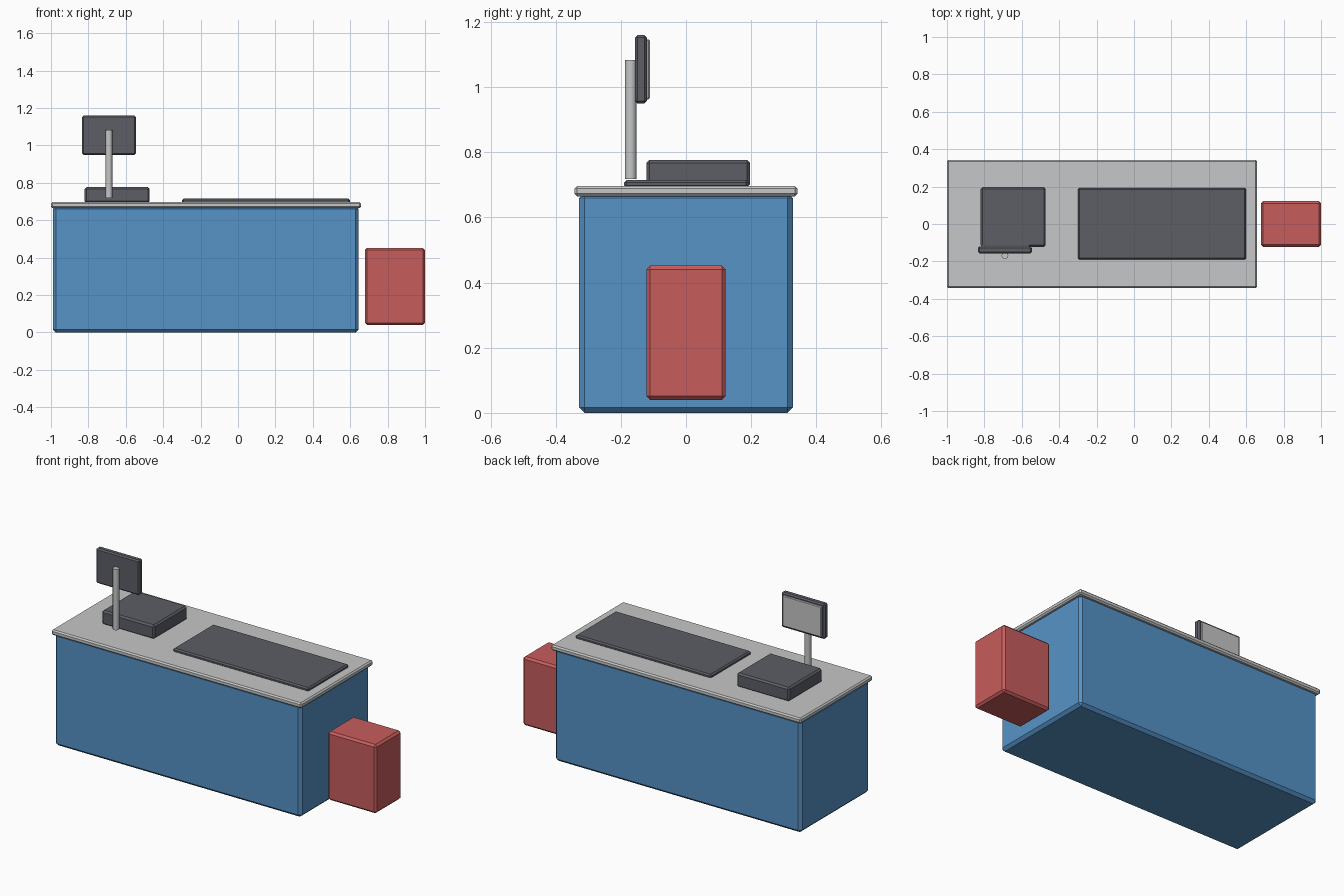
import bpy

cube = bpy.data.objects.get("Cube")
if cube:
    bpy.data.objects.remove(cube, do_unlink=True)


def make_material(name, rgb):
    mat = bpy.data.materials.new(name)
    mat.use_nodes = True
    color = (*rgb, 1.0)
    mat.diffuse_color = color
    mat.node_tree.nodes["Principled BSDF"].inputs["Base Color"].default_value = color
    return mat


blue = make_material("counter blue", (0.093, 0.292, 0.571))
grey = make_material("light grey", (0.565, 0.571, 0.578))
dark = make_material("dark grey", (0.107, 0.112, 0.133))
red = make_material("basket red", (0.571, 0.107, 0.107))


def finish(obj, name, mat, bevel):
    obj.name = name
    obj.data.materials.append(mat)
    if bevel:
        mod = obj.modifiers.new("Chamfer", "BEVEL")
        mod.width = bevel
        mod.segments = 1
        mod.limit_method = "ANGLE"
    return obj


def box(name, mat, xs, ys, zs, bevel):
    """Chamfered box given by its extent along each axis."""
    spans = (xs, ys, zs)
    bpy.ops.mesh.primitive_cube_add(size=1, location=[(a + b) / 2 for a, b in spans])
    obj = bpy.context.object
    obj.scale = [b - a for a, b in spans]
    bpy.ops.object.transform_apply(location=False, rotation=False, scale=True)
    return finish(obj, name, mat, bevel)


# Counter and its worktop
box("counter_body", blue, (-0.99, 0.645), (-0.328, 0.328), (0, 0.676), 0.016)
box("worktop", grey, (-1.0, 0.658), (-0.342, 0.342), (0.665, 0.697), 0.008)

# Conveyor belt and cash register
box("conveyor_belt", dark, (-0.30, 0.60), (-0.19, 0.193), (0.69, 0.715), 0.008)
box("cash_register", dark, (-0.82, -0.472), (-0.122, 0.197), (0.692, 0.777), 0.01)

# Display on its pole, facing the cashier at the back
bpy.ops.mesh.primitive_cylinder_add(vertices=12, radius=0.018, depth=0.365,
                                    location=(-0.69, -0.17, 0.901))
finish(bpy.context.object, "display_pole", grey, 0)
bpy.ops.object.shade_smooth_by_angle()
box("display_case", dark, (-0.834, -0.546), (-0.157, -0.12), (0.95, 1.16), 0.008)
box("display_screen", grey, (-0.819, -0.561), (-0.128, -0.111), (0.963, 1.147), 0.004)

# Basket stack beside the counter
box("basket_stack", red, (0.678, 1.0), (-0.122, 0.122), (0.04, 0.452), 0.012)
